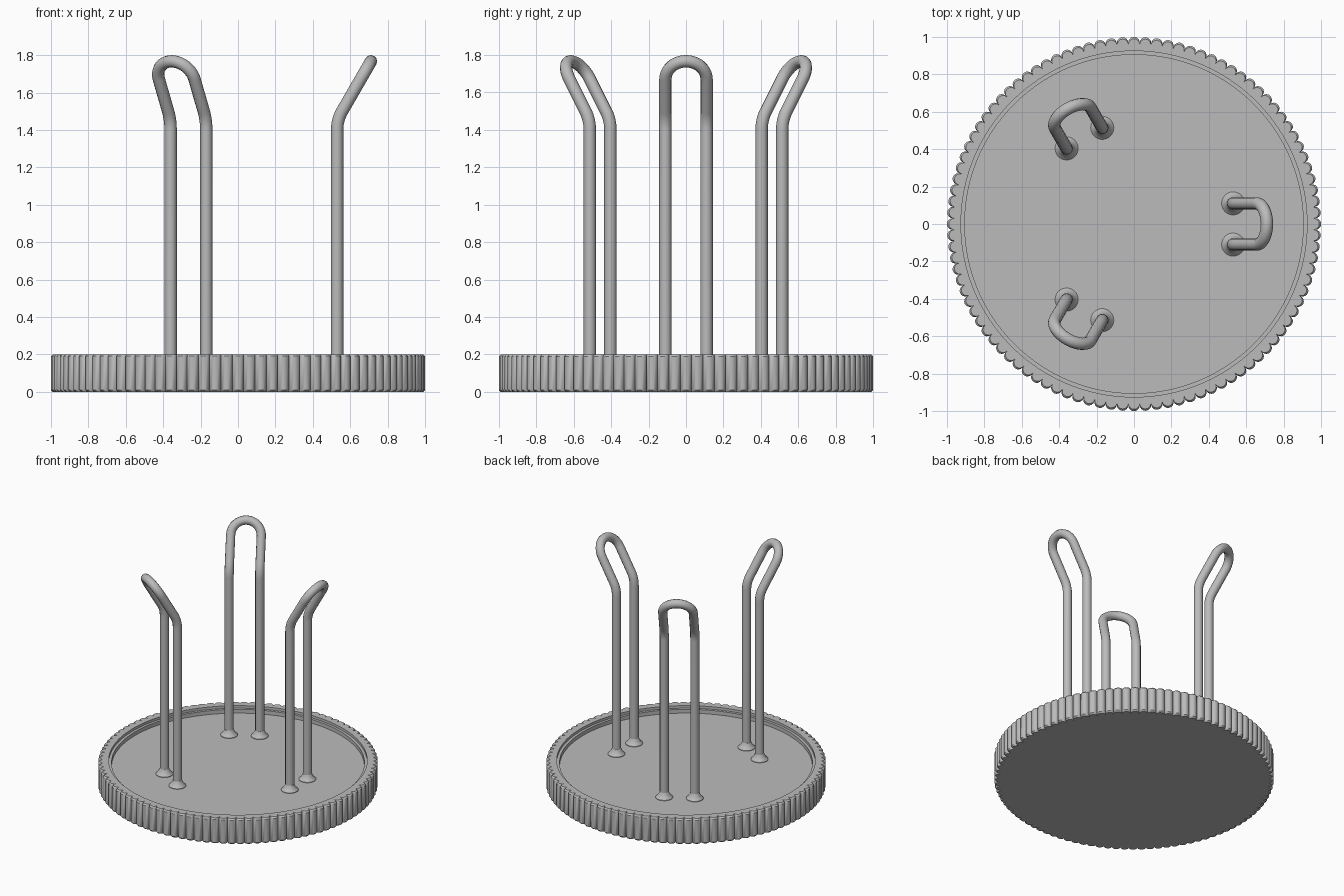
import bpy, bmesh
from math import pi, sin, cos, atan2, hypot, radians

cube = bpy.data.objects.get("Cube")
if cube:
    bpy.data.objects.remove(cube, do_unlink=True)

GREY = (0.5, 0.5, 0.5, 1)
grey = bpy.data.materials.new("plain grey")
grey.use_nodes = True
grey.diffuse_color = GREY
grey.node_tree.nodes["Principled BSDF"].inputs["Base Color"].default_value = GREY


def add_object(name, mesh):
    obj = bpy.data.objects.new(name, mesh)
    bpy.context.collection.objects.link(obj)
    mesh.materials.clear()
    mesh.materials.append(grey)
    bpy.ops.object.select_all(action="DESELECT")
    obj.select_set(True)
    bpy.context.view_layer.objects.active = obj
    bpy.ops.object.shade_smooth_by_angle(angle=radians(32))
    return obj


def loft(name, rings):
    """Skin closed rings of (x, y, z) points and cap both ends."""
    bm = bmesh.new()
    loops = [[bm.verts.new(p) for p in ring] for ring in rings]
    for low, high in zip(loops, loops[1:]):
        for i in range(len(low)):
            bm.faces.new((low[i - 1], low[i], high[i], high[i - 1]))
    bm.faces.new(loops[0][::-1])
    bm.faces.new(loops[-1])
    bmesh.ops.recalc_face_normals(bm, faces=bm.faces)
    mesh = bpy.data.meshes.new(name)
    bm.to_mesh(mesh)
    bm.free()
    return add_object(name, mesh)


# Round tray with a ribbed edge, a stepped rim and a sunken floor
RIBS, STEPS, RIB_CENTRE = 100, 8, 0.97
rib_radius = pi * RIB_CENTRE / RIBS
outline = []
for rib in range(RIBS):
    for step in range(STEPS):
        a = -pi / 2 + pi * step / STEPS
        x = RIB_CENTRE + rib_radius * cos(a)
        y = rib_radius * sin(a)
        outline.append((hypot(x, y), atan2(y, x) + 2 * pi * rib / RIBS))


def ribbed(inset, z):
    return [((r - inset) * cos(t), (r - inset) * sin(t), z) for r, t in outline]


def circle(radius, z):
    return [(radius * cos(t), radius * sin(t), z) for r, t in outline]


FLOOR = 0.15
loft("ribbed_tray", [
    ribbed(0.01, 0), ribbed(0, 0.01), ribbed(0, 0.19), ribbed(0.01, 0.2),
    circle(0.925, 0.2), circle(0.925, 0.18), circle(0.905, 0.18),
    circle(0.905, FLOOR)])

# Centre line of one prong: upright leg, outward bend, then half of the loop
LEG_X, HALF_GAP, WIRE = 0.53, 0.11, 0.033
TILT, BEND, BEND_Z = radians(30), 0.2, 1.4
half = [(LEG_X, HALF_GAP, FLOOR - 0.02)]
for i in range(9):
    a = TILT * i / 8
    half.append((LEG_X + BEND * (1 - cos(a)), HALF_GAP, BEND_Z + BEND * sin(a)))
bend_x, _, bend_z = half[-1]
for i in range(11):
    a = pi / 2 * i / 10
    s = 0.198 + HALF_GAP * sin(a)
    half.append((bend_x + s * sin(TILT), HALF_GAP * cos(a), bend_z + s * cos(TILT)))
path = half + [(x, -y, z) for x, y, z in half[-2::-1]]


def make_prong(name, angle):
    curve = bpy.data.curves.new(name + "_path", "CURVE")
    curve.dimensions = "3D"
    curve.bevel_depth = WIRE
    curve.bevel_resolution = 4
    curve.use_fill_caps = True
    spline = curve.splines.new("POLY")
    spline.points.add(len(path) - 1)
    for point, co in zip(spline.points, path):
        point.co = (*co, 1)
    temp = bpy.data.objects.new(name + "_path", curve)
    mesh = bpy.data.meshes.new_from_object(temp)
    bpy.data.objects.remove(temp)
    mesh.name = name
    add_object(name, mesh).rotation_euler.z = angle


# Flared collar at the foot of each leg
def make_collar(name, x, y):
    profile = [(0.062, FLOOR - 0.005), (0.062, FLOOR + 0.004), (0.05, FLOOR + 0.016),
               (0.039, FLOOR + 0.032), (WIRE, FLOOR + 0.048)]
    turns = [2 * pi * i / 24 for i in range(24)]
    loft(name, [[(x + r * cos(t), y + r * sin(t), z) for t in turns]
                for r, z in profile])


for label, degrees in (("left", 0), ("back", 120), ("front", 240)):
    turn = radians(degrees)
    make_prong(label + "_prong", turn)
    for side, y in (("a", HALF_GAP), ("b", -HALF_GAP)):
        make_collar(f"{label}_collar_{side}",
                    LEG_X * cos(turn) - y * sin(turn),
                    LEG_X * sin(turn) + y * cos(turn))
